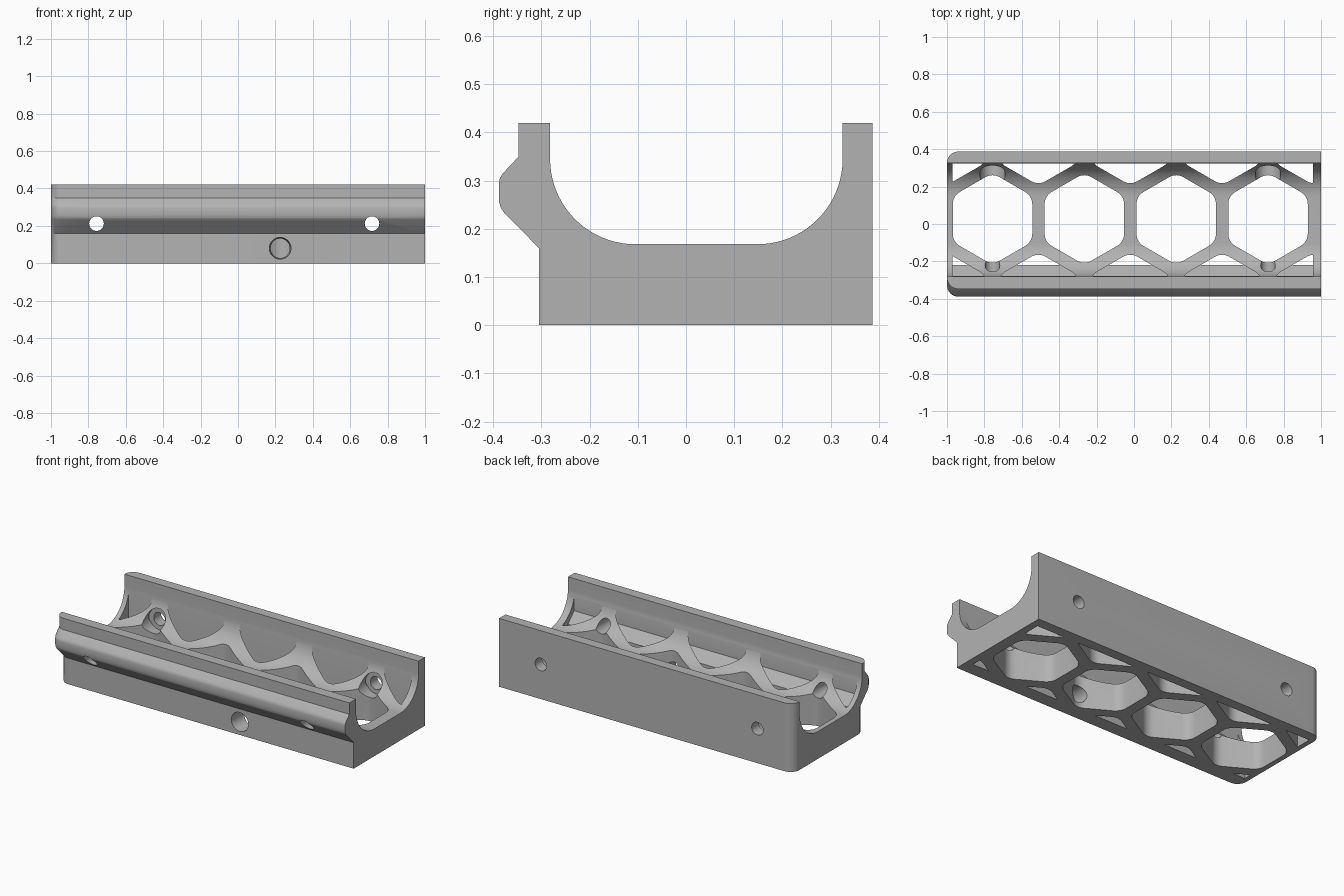
import bpy, bmesh, math
from mathutils import Matrix, Vector

cube = bpy.data.objects.get("Cube")
if cube:
    bpy.data.objects.remove(cube, do_unlink=True)

grey = bpy.data.materials.new("plain grey")
grey.use_nodes = True
grey.diffuse_color = (0.45, 0.45, 0.45, 1)
grey.node_tree.nodes["Principled BSDF"].inputs["Base Color"].default_value = (0.45, 0.45, 0.45, 1)


def make_object(name, bm):
    bmesh.ops.recalc_face_normals(bm, faces=bm.faces)
    mesh = bpy.data.meshes.new(name)
    bm.to_mesh(mesh)
    bm.free()
    mesh.materials.append(grey)
    ob = bpy.data.objects.new(name, mesh)
    bpy.context.collection.objects.link(ob)
    return ob


def loft(bm, sections):
    """Skin a list of closed sections and cap both ends."""
    rings = [[bm.verts.new(p) for p in s] for s in sections]
    n = len(rings[0])
    for a, b in zip(rings, rings[1:]):
        for i in range(n):
            j = (i + 1) % n
            bm.faces.new((a[i], a[j], b[j], b[i]))
    bm.faces.new(rings[0])
    bm.faces.new(rings[-1])


def boolean(ob, cutter, operation):
    cutter.hide_render = True
    mod = ob.modifiers.new(operation, 'BOOLEAN')
    mod.operation, mod.object, mod.solver = operation, cutter, 'EXACT'
    graph = bpy.context.evaluated_depsgraph_get()
    mesh = bpy.data.meshes.new_from_object(ob.evaluated_get(graph))
    ob.modifiers.clear()
    ob.data = mesh
    bpy.data.objects.remove(cutter, do_unlink=True)


def arc(cy, cz, r, start, end, steps=20):
    angles = [math.radians(start + (end - start) * i / steps) for i in range(steps + 1)]
    return [(cy + r * math.cos(a), cz + r * math.sin(a)) for a in angles]


# Cradle body: front rail, round trough and back wall, as (y, z) outlines
front = [(-0.305, 0), (-0.305, 0.16), (-0.377, 0.233), (-0.384, 0.243), (-0.388, 0.257),
         (-0.388, 0.295), (-0.386, 0.305), (-0.38, 0.315), (-0.347, 0.35), (-0.347, 0.42)]
trough = ([(-0.282, 0.42)] + arc(-0.105, 0.345, 0.177, 180, 270)
          + arc(0.148, 0.345, 0.177, 270, 360) + [(0.325, 0.42)])
back = [(0.387, 0.42), (0.387, 0)]

# The outer sides curve inwards at the left-hand end
ROUND = 0.06
sections = []
for i in range(11):
    t = math.radians(9 * i)
    x, d = -1 + ROUND * (1 - math.cos(t)), ROUND * (1 - math.sin(t))
    sections.append([(x, y + d, z) for y, z in front] + [(x, y, z) for y, z in trough]
                    + [(x, y - d, z) for y, z in back])
sections.append([(1, y, z) for x, y, z in sections[-1]])
bm = bmesh.new()
loft(bm, sections)
cradle = make_object("cradle_body", bm)

# Honeycomb grid
PITCH, RADIUS, FILLET, MID_X, MID_Y = 0.491, 0.2454, 0.075, -0.02, 0.027


def add_hexagon(bm, cx, cy):
    outline = []
    for k in range(6):
        a = math.radians(60 * k + 30)
        reach = RADIUS - FILLET / math.cos(math.pi / 6)
        for s in range(-3, 4):
            b = a + math.radians(10 * s)
            outline.append((cx + reach * math.cos(a) + FILLET * math.cos(b),
                            cy + reach * math.sin(a) + FILLET * math.sin(b)))
    loft(bm, [[(x, y, z) for x, y in outline] for z in (-0.1, 0.6)])


# Four full openings
bm = bmesh.new()
for k in range(4):
    add_hexagon(bm, MID_X + PITCH * (k - 1.5), MID_Y)
boolean(cradle, make_object("hexagon_cutter", bm), 'DIFFERENCE')

# Partial openings beside them, limited by the long walls
bm = bmesh.new()
for side in (-1, 1):
    for k in range(5):
        add_hexagon(bm, MID_X + PITCH * (k - 2), MID_Y + side * PITCH * math.sin(math.pi / 3))
partial = make_object("partial_cutter", bm)
limit = [(-0.22, -0.05), (0.324, -0.05), (0.324, 0.5), (-0.278, 0.5), (-0.278, 0.225), (-0.22, 0.165)]
bm = bmesh.new()
loft(bm, [[(x, y, z) for y, z in limit] for x in (-0.97, 0.956)])
boolean(partial, make_object("limit_block", bm), 'INTERSECT')
boolean(cradle, partial, 'DIFFERENCE')


def drill(x, z, y0, y1, r0, r1):
    """Cut a round hole along y, with radius r0 at y0 and r1 at y1."""
    bm = bmesh.new()
    ring = [math.tau * i / 32 for i in range(32)]
    loft(bm, [[(x + r * math.cos(a), y, z + r * math.sin(a)) for a in ring]
              for y, r in ((y0, r0), (y1, r1))])
    boolean(cradle, make_object("drill_cutter", bm), 'DIFFERENCE')


# Screw holes with wide seats in the back wall, and one side port
for k in (0, 3):
    x = MID_X + PITCH * (k - 1.5)
    drill(x, 0.212, -0.5, 0.5, 0.039, 0.039)
    drill(x, 0.212, 0.1, 0.318, 0.067, 0.067)
drill(MID_X + PITCH / 2, 0.08, -0.32, -0.17, 0.059, 0.05)

bpy.ops.object.select_all(action='DESELECT')
cradle.select_set(True)
bpy.context.view_layer.objects.active = cradle
bpy.ops.object.shade_smooth_by_angle(angle=math.radians(30))
